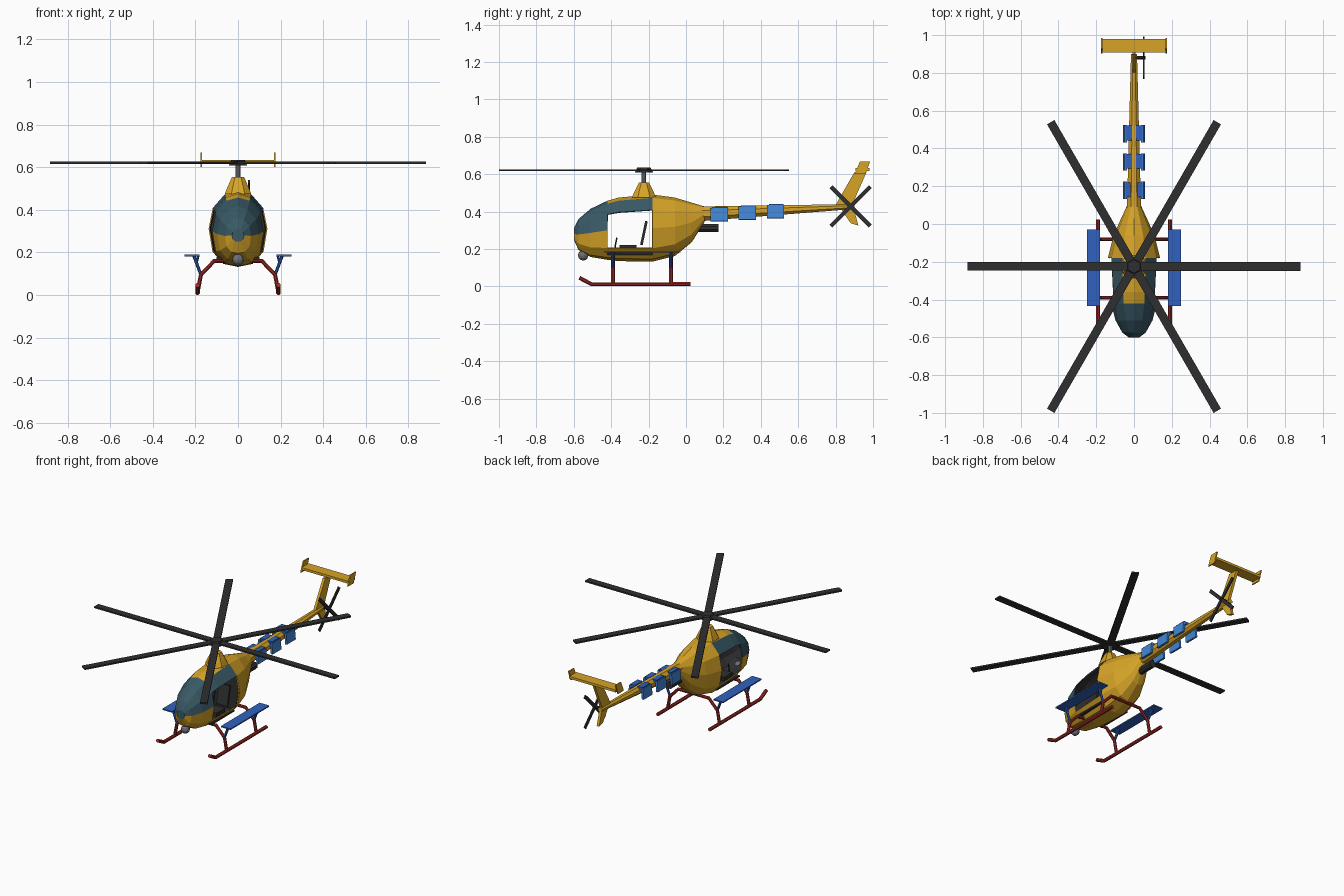
import bpy, bmesh, math
from mathutils import Vector, Matrix

if "Cube" in bpy.data.objects:
    bpy.data.objects.remove(bpy.data.objects["Cube"])


def mat(name, r, g, b):
    m = bpy.data.materials.new(name)
    m.diffuse_color = (r, g, b, 1)
    m.use_nodes = True
    m.node_tree.nodes["Principled BSDF"].inputs["Base Color"].default_value = m.diffuse_color
    return m


YELLOW = mat("golden_yellow", 0.68, 0.37, 0.02)
GLASS = mat("dark_teal_glass", 0.04, 0.10, 0.13)
DARK = mat("charcoal", 0.028, 0.028, 0.03)
RED = mat("skid_red", 0.36, 0.025, 0.02)
BLUE = mat("plank_blue", 0.03, 0.12, 0.52)
LIGHT = mat("panel_light_blue", 0.055, 0.24, 0.68)
GREY = mat("metal_grey", 0.16, 0.165, 0.18)


def add(name, bm, *mats):
    bmesh.ops.recalc_face_normals(bm, faces=bm.faces)
    me = bpy.data.meshes.new(name)
    bm.to_mesh(me)
    bm.free()
    for m in mats:
        me.materials.append(m)
    ob = bpy.data.objects.new(name, me)
    bpy.context.collection.objects.link(ob)
    return ob


def loft(bm, rings):
    """Skin closed rings of points and cap both ends."""
    vs = [[bm.verts.new(p) for p in r] for r in rings]
    n = len(vs[0])
    for a, b in zip(vs, vs[1:]):
        for i in range(n):
            j = (i + 1) % n
            bm.faces.new((a[i], a[j], b[j], b[i]))
    bm.faces.new(vs[0])
    bm.faces.new(vs[-1])


def box(name, lo, hi, m, rot=None):
    bm = bmesh.new()
    bmesh.ops.create_cube(bm, size=1)
    lo, hi = Vector(lo), Vector(hi)
    M = Matrix.Translation((lo + hi) / 2) @ (rot or Matrix()) @ Matrix.Diagonal((*(hi - lo), 1))
    bm.transform(M)
    return add(name, bm, m)


def tube(name, pts, r, m, sides=8, r_end=None):
    """Round bar along a path, with mitred joints."""
    pts = [Vector(p) for p in pts]
    bm, rings = bmesh.new(), []
    for k, p in enumerate(pts):
        t = ((p - pts[max(k - 1, 0)]).normalized()
             + (pts[min(k + 1, len(pts) - 1)] - p).normalized()).normalized()
        ref = Vector((0, 1, 0)) if abs(t.y) < 0.7 else Vector((1, 0, 0))
        u = t.cross(ref).normalized()
        v = t.cross(u)
        rr = r_end if r_end and k == len(pts) - 1 else r
        rings.append([p + rr * (math.cos(a) * u + math.sin(a) * v)
                      for a in [(i + 0.5) * math.tau / sides for i in range(sides)]])
    loft(bm, rings)
    return add(name, bm, m)


def plate(name, outline, x, thick, m):
    """Side-view (y, z) outline given thickness along x."""
    bm = bmesh.new()
    loft(bm, [[(x + s * thick / 2, y, z) for y, z in outline] for s in (-1, 1)])
    return add(name, bm, m)


# Fuselage shell: (y, half width, bottom, top)
STATIONS = [(-0.60, .028, .25, .31), (-0.575, .062, .195, .36), (-0.51, .098, .157, .415),
            (-0.42, .121, .142, .458), (-0.36, .128, .135, .475), (-0.18, .138, .132, .491),
            (-0.06, .108, .162, .475), (0.03, .068, .235, .448), (0.10, .036, .345, .427)]
FX = [0, .5, .87, 1, .86, .45, 0]
FZ = [0, .04, .20, .5, .77, .95, 1]


def section(y, w, lo, hi):
    half = [(w * fx, y, lo + (hi - lo) * fz) for fx, fz in zip(FX, FZ)]
    return half + [(-x, y, z) for x, y, z in half[-2:0:-1]]


bm = bmesh.new()
loft(bm, [section(*s) for s in STATIONS])
bmesh.ops.recalc_face_normals(bm, faces=bm.faces)
doors = []
for f in bm.faces:
    c = f.calc_center_median()
    level = sum(sum(v.co.z > s[2] + q * (s[3] - s[2]) - 1e-4 for q in FZ)
                for v in f.verts for s in STATIONS if abs(s[0] - v.co.y) < 1e-4) / len(f.verts)
    cabin = -0.42 < c.y < -0.18
    if cabin and 3 < level < 5:
        doors.append(f)                              # door openings
    elif cabin and 5 < level < 6:
        f.material_index = 1                         # glass above the doors
    elif c.y < -0.42 and (level > 4 or c.y < -0.595):
        f.material_index = 1                         # windshield
bmesh.ops.delete(bm, geom=doors, context='FACES')
shell = add("fuselage", bm, YELLOW, GLASS, DARK)
sol = shell.modifiers.new("wall", 'SOLIDIFY')
sol.thickness = 0.006
sol.offset = -1
sol.material_offset = 2

# Cabin interior
bm = bmesh.new()
loft(bm, [section(y, .128, .142, .48) for y in (-.178, -.17)])
add("bulkhead", bm, DARK)
tilt = Matrix.Rotation(math.radians(-12), 4, 'X')
for s, side in ((-1, "left"), (1, "right")):
    x = s * 0.052
    box("seat_" + side, (x - .04, -.355, .195), (x + .04, -.265, .22), DARK)
    box("seat_back_" + side, (x - .04, -.232, .22), (x + .04, -.218, .35), DARK, tilt)
    tube("control_stick_" + side, [(x, -.385, .18), (x, -.37, .26)], .004, DARK, 6)
box("cabin_floor", (-.10, -.42, .168), (.10, -.18, .178), DARK)

# Rotor fairing, mast, hub and main blades
CY = -0.225
bm = bmesh.new()
loft(bm, [[(x * hx, CY + y * hy, z) for x, y in
           ((1, .5), (.5, 1), (-.5, 1), (-1, .5), (-1, -.5), (-.5, -1), (.5, -1), (1, -.5))]
          for hx, hy, z in ((.062, .064, .475), (.05, .052, .505), (.028, .027, .555))])
add("rotor_fairing", bm, YELLOW)
tube("mast", [(0, CY, .55), (0, CY, .615)], .013, GREY)
tube("rotor_hub", [(0, CY, .608), (0, CY, .635)], .05, DARK, 6, .036)
for i in range(6):
    ob = box("main_blade_%d" % (i + 1), (.03, -.0225, .616), (.882, .0225, .626), DARK)
    ob.data.transform(Matrix.Translation((0, CY, 0)) @ Matrix.Rotation(i * math.pi / 3, 4, 'Z'))

# Tail boom, fin and stabilizer
bm = bmesh.new()
ang = [(i + 0.5) * math.tau / 8 for i in range(8)]
loft(bm, [[(1.08 * rx * math.cos(a), y, zc + 1.08 * rz * math.sin(a)) for a in ang]
          for y, rx, rz, zc in ((.06, .038, .04, .387), (.90, .016, .013, .427))])
add("tail_boom", bm, YELLOW)
plate("tail_fin", [(.80, .435), (.90, .61), (.965, .61), (.89, .44), (.922, .325), (.88, .338),
                   (.83, .412)], 0, .018, YELLOW)
box("stabilizer", (-.17, .907, .618), (.17, .98, .634), YELLOW)
for s, side in ((-1, "left"), (1, "right")):
    plate("end_plate_" + side, [(.902, .602), (.93, .668), (.985, .668), (.96, .602)],
          s * .172, .008, YELLOW)

# Tail rotor on the right side
TR = Matrix.Translation((.052, .88, .428))
tube("tail_rotor_shaft", [(0, .88, .428), (.062, .88, .428)], .009, DARK)
for i in range(2):
    ob = box("tail_blade_%d" % (i + 1), (-.004, -.149, -.011), (.004, .149, .011), DARK)
    ob.data.transform(TR @ Matrix.Rotation(math.radians(45 + 90 * i), 4, 'X'))

# Exhaust and nose sensor ball
tube("exhaust", [(0, .03, .312), (0, .175, .312)], .024, DARK)
bm = bmesh.new()
bmesh.ops.create_uvsphere(bm, u_segments=10, v_segments=6, radius=.028,
                          matrix=Matrix.Translation((0, -.55, .166)))
add("nose_sensor", bm, GREY)

# Mirrored side gear: skids, planks, boom panels
for s, side in ((-1, "left"), (1, "right")):
    tube("skid_" + side, [(s * .19, -.57, .046), (s * .19, -.505, .0115), (s * .19, .025, .0115)],
         .0115, RED)
    box("side_plank_" + side, (min(s * .18, s * .25), -.435, .182),
        (max(s * .18, s * .25), -.03, .19), BLUE)
    for k, y in enumerate((-.39, -.08)):
        tube("plank_strut_%s_%d" % (side, k + 1),
             [(s * .174, y, .095), (s * .208, y, .185)], .008, BLUE)
        tube("plank_brace_%s_%d" % (side, k + 1),
             [(s * .195, y, .15), (s * .186, y, .185)], .006, BLUE)
    for k in range(3):
        y, z = .178 + .15 * k, .383 + .008 * k
        panel = box("boom_panel_%s_%d" % (side, k + 1), (-.007, -.046, -.035),
                    (.007, .046, .035), LIGHT)
        panel.data.transform(Matrix.Translation((s * .047, y, z))
                             @ Matrix.Rotation(s * math.radians(-5), 4, 'Y'))
        box("panel_bracket_%s_%d" % (side, k + 1), (min(s * .01, s * .045), y - .035, z + .022),
            (max(s * .01, s * .045), y + .043, z + .042), BLUE)
for k, y in enumerate((-.39, -.08)):
    half = [(.19, y, .012), (.174, y, .095), (.112, y, .16)]
    tube("cross_tube_%d" % (k + 1), half + [(-x, yy, z) for x, yy, z in half[::-1]], .0105, RED)
